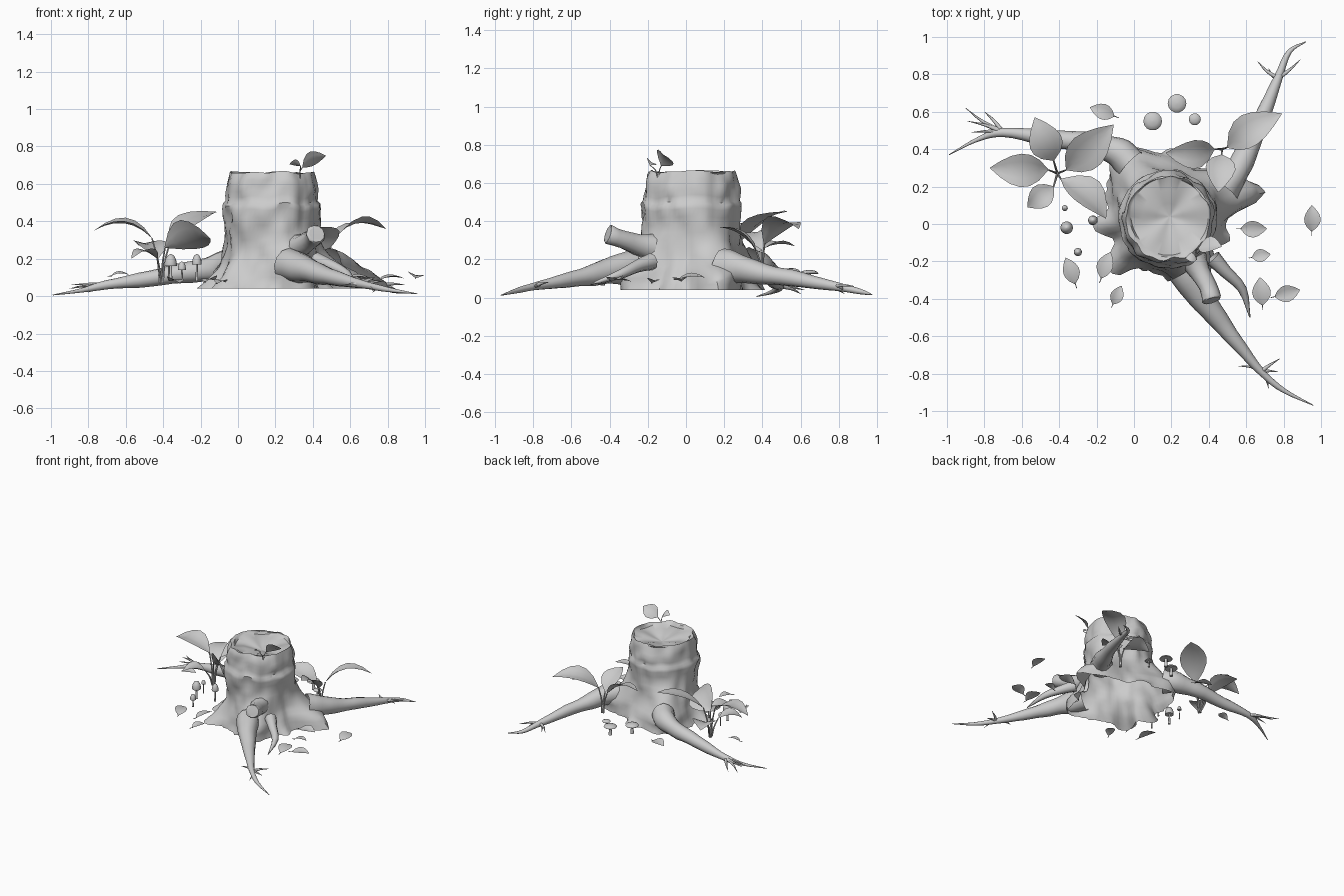
import bpy, bmesh, math, random
from mathutils import Vector, noise

if "Cube" in bpy.data.objects:
    bpy.data.objects.remove(bpy.data.objects["Cube"])

random.seed(4)
UP = Vector((0, 0, 1))


def make_object(name, bm, angle=40):
    bmesh.ops.recalc_face_normals(bm, faces=bm.faces)
    me = bpy.data.meshes.new(name)
    bm.to_mesh(me)
    bm.free()
    ob = bpy.data.objects.new(name, me)
    bpy.context.collection.objects.link(ob)
    bpy.context.view_layer.objects.active = ob
    ob.select_set(True)
    bpy.ops.object.shade_smooth_by_angle(angle=math.radians(angle))
    ob.select_set(False)
    return ob


def skin(bm, rings):
    for a, b in zip(rings, rings[1:]):
        n = len(a)
        for i in range(n):
            bm.faces.new((a[i], a[(i + 1) % n], b[(i + 1) % n], b[i]))


def lerp_profile(table, t):
    for (a, va), (b, vb) in zip(table, table[1:]):
        if t <= b:
            return va + (vb - va) * (t - a) / (b - a)
    return table[-1][1]


def smooth_path(pts, steps):
    # Catmull-Rom through (x, y, z, radius) points
    p = [Vector(q) for q in pts]
    p = [2 * p[0] - p[1]] + p + [2 * p[-1] - p[-2]]
    out = []
    for i in range(1, len(p) - 2):
        a, b, c, d = p[i - 1:i + 3]
        for k in range(steps):
            t = k / steps
            out.append(0.5 * (2 * b + (c - a) * t + (2 * a - 5 * b + 4 * c - d) * t * t
                              + (3 * b - a - 3 * c + d) * t ** 3))
    return out + [p[-2]]


def tube(bm, pts, sides=8, steps=3, bump=0.0, open_start=False):
    path = smooth_path(pts, steps)
    rings = []
    for i, q in enumerate(path):
        d = (path[min(i + 1, len(path) - 1)] - path[max(i - 1, 0)]).to_3d().normalized()
        u = d.cross(UP if abs(d.z) < 0.95 else Vector((1, 0, 0))).normalized()
        v = u.cross(d)
        ring = []
        for k in range(sides):
            a = math.tau * k / sides
            o = (u * math.cos(a) + v * math.sin(a)) * max(q.w, 0.001)
            ring.append(bm.verts.new(q.to_3d() + o * (1 + bump * noise.noise((q.to_3d() + o) * 9))))
        rings.append(ring)
    skin(bm, rings)
    if not open_start:
        bm.faces.new(rings[0])
    bm.faces.new(rings[-1])


# Stump: bumpy bark with ledge, root flares, ragged skirt and hollowed top
CX, CY, N = 0.18, 0.03, 72
profile = [(0.04, .29), (0.1, .27), (0.2, .25), (0.3, .245), (0.4, .25), (0.485, .26),
           (0.5, .248), (0.56, .25), (0.63, .24), (0.66, .225)]
# angle, reach, width: ragged skirt lobes at ground level
lobes = [(186, .10, 11), (222, .13, 12), (15, .16, 9), (82, .07, 16), (-20, .06, 12), (155, .05, 10)]
# angle, reach, width: swellings that run out into the main roots
swells = [(-66, .15, 22), (126, .19, 25), (28, .18, 22)]


def bark(a, z):
    r = lerp_profile(profile, z)

    def bell(deg, w):
        d = (math.degrees(a) - deg + 180) % 360 - 180
        return math.exp(-(d / w) ** 2)

    r += sum(amp * bell(deg, w) for deg, amp, w in lobes) * max(0, 1 - (z - .04) / .26) ** 2
    lift = max(0, min(1, 1 - (z - .13) / .28)) ** 1.6 * min(1, .6 + .4 * z / .13)
    r += sum(amp * bell(deg, w) for deg, amp, w in swells) * lift
    p = Vector((math.cos(a) * 1.6, math.sin(a) * 1.6, z * 5))
    return r + 0.02 * noise.noise(p * 1.2) + 0.016 * noise.noise(p * 2.4)


bm = bmesh.new()
rings = []
for z in (.04, .07, .1, .13, .16, .19, .22, .26, .3, .34, .38, .42, .46, .485, .5, .53, .56, .59, .62, .645, .66):
    ring = []
    for k in range(N):
        a = math.tau * k / N
        r = bark(a, z) + (random.uniform(-.01, .02) if z < .05 else 0)
        wave = noise.noise(Vector((math.cos(a), math.sin(a), 3)) * 2.2) * .025
        wave *= max(0, min(1, (z - .3) / .18))
        ring.append(bm.verts.new((CX + r * math.cos(a), CY + r * math.sin(a), z + wave * (.6 if z > .6 else 1))))
    rings.append(ring)
for s, z in ((.92, .655), (.88, .64), (.6, .635), (.3, .615), (.04, .6)):
    ring = []
    for k in range(N):
        a = math.tau * k / N
        r = .235 * s * (1 + .05 * noise.noise(Vector((math.cos(a), math.sin(a), 7))))
        ring.append(bm.verts.new((CX + .01 + r * math.cos(a), CY + .01 + r * math.sin(a),
                                  z + .012 * math.sin(5 * a) * s * (s < .9))))
    rings.append(ring)
skin(bm, rings)
bm.faces.new(rings[-1])
make_object("stump", bm, 50)

# Three main roots, each with a fan of fine twigs
roots = [
    ([(.27, -.25, .165, .09), (.34, -.36, .15, .078), (.43, -.48, .12, .056), (.55, -.635, .088, .038),
      (.68, -.79, .06, .022), (.8, -.89, .035, .013), (.96, -.97, .012, .002)],
     [(.78, -.72, .08), (.77, -.79, .05), (.56, -.76, .06), (.72, -.88, .03)]),
    ([(-.02, .32, .17, .09), (-.1, .39, .155, .075), (-.25, .435, .13, .056), (-.47, .46, .095, .042),
      (-.7, .49, .06, .025), (-.84, .45, .03, .012), (-.99, .37, .006, .002)],
     [(-.9, .62, .04), (-.87, .49, .05), (-.8, .6, .02), (-.89, .55, .06)]),
    ([(.48, .19, .17, .09), (.54, .27, .155, .078), (.6, .38, .13, .057), (.68, .56, .1, .043),
      (.77, .78, .06, .025), (.83, .92, .03, .013), (.92, .975, .015, .002)],
     [(.66, .87, .05), (.89, .88, .06), (.84, .82, .04), (.72, .83, .02)]),
]
for i, (pts, tips) in enumerate(roots):
    bm = bmesh.new()
    tube(bm, pts, 12, 4, 0.15, True)
    knot = Vector(pts[4][:3])
    for tip in tips:
        tip = Vector(tip)
        mid = knot.lerp(tip, .5) + Vector((random.uniform(-.012, .012), random.uniform(-.012, .012), .005))
        tube(bm, [(*knot, .013), (*mid, .008), (*tip, .001)], 6)
    make_object(f"root_{i + 1}", bm, 60)

# Small side root and broken branch stub with hollow end
bm = bmesh.new()
tube(bm, [(.42, -.18, .19, .045), (.49, -.255, .165, .034), (.58, -.35, .12, .024), (.62, -.5, .07, .003)],
     8, 3, 0, True)
make_object("side_root", bm, 60)
bm = bmesh.new()
tube(bm, [(.32, -.19, .26, .07), (.355, -.26, .28, .055), (.39, -.33, .305, .048), (.42, -.4, .33, .052),
          (.421, -.403, .331, .038), (.413, -.385, .325, .03)], 10, 2, .3, True)
make_object("branch_stub", bm, 45)


# Leaves: arched, folded blades with an optional stem
def blade(bm, start, tip, width, arch=.06, fold=.18, roll=0.0):
    start, tip = Vector(start), Vector(tip)
    d = tip - start
    side = d.cross(UP).normalized()
    nrm = side.cross(d).normalized()
    side, nrm = (side * math.cos(roll) + nrm * math.sin(roll),
                 nrm * math.cos(roll) - side * math.sin(roll))
    shape = [.05, .62, .93, 1, .84, .5, .02]
    rows = []
    for i, w in enumerate(shape):
        t = i / (len(shape) - 1)
        c = start + d * t + nrm * arch * 4 * t * (1 - t)
        rows.append([bm.verts.new(c + side * width * .5 * w * s + nrm * width * fold * w * abs(s))
                     for s in (-1, -.5, 0, .5, 1)])
    for a, b in zip(rows, rows[1:]):
        for k in range(4):
            bm.faces.new((a[k], a[k + 1], b[k + 1], b[k]))


def plant(name, root, leaves, stem=.007):
    bm = bmesh.new()
    for start, tip, width, arch, roll in leaves:
        r, s = Vector(root), Vector(start)
        foot = r + Vector((s.x - r.x, s.y - r.y, 0)) * .15
        mid = foot.lerp(s, .5) - (s - foot).cross(UP).cross(s - foot).normalized() * -.01
        tube(bm, [(*foot, stem), (*mid, stem * .8), (*s, stem * .6)], 6)
        blade(bm, s, tip, width, arch, .12, roll)
    make_object(name, bm, 40)


plant("left_plant", (-.41, .27, .07), [
    ((-.43, .34, .2), (-.53, .57, .27), .18, .04, 0),
    ((-.46, .29, .31), (-.77, .3, .35), .18, .06, .1),
    ((-.36, .29, .3), (-.11, .53, .45), .2, .03, -.1),
    ((-.39, .24, .26), (-.15, .03, .31), .22, .04, .75),
    ((-.43, .2, .2), (-.57, .09, .2), .13, .04, 0)])
plant("right_plant", (.47, .4, .08), [
    ((.5, .41, .28), (.79, .59, .36), .18, .07, .2),
    ((.43, .4, .25), (.17, .38, .33), .16, .05, .3),
    ((.47, .37, .24), (.45, .17, .37), .16, .03, 0)])
plant("top_sprout", (.33, -.14, .63), [
    ((.345, -.13, .69), (.47, -.12, .75), .115, .012, .75),
    ((.335, -.19, .695), (.275, -.185, .705), .06, .01, -.6)], .004)

# Fallen leaves: x, y, z, heading, length, width
fallen = [(.95, .03, .10, 90, .14, .09), (.64, -.025, .09, 0, .14, .09), (.68, -.17, .08, 10, .1, .07),
          (.68, -.36, .08, 95, .15, .1), (.82, -.37, .09, 15, .14, .09), (-.34, -.25, .075, 110, .15, .09),
          (-.15, -.22, .08, 70, .15, .09), (-.09, -.38, .07, 65, .11, .07), (-.17, .6, .08, 160, .14, .085),
          (-.63, .28, .11, 10, .1, .06)]
bm = bmesh.new()
for x, y, z, h, ln, w in fallen:
    d = Vector((math.cos(math.radians(h)), math.sin(math.radians(h)), .06)) * ln / 2
    c = Vector((x, y, z))
    blade(bm, c - d, c + d, w, .012, .12, random.uniform(-.2, .2))
    tube(bm, [(*(c - d * 1.35), .002), (*(c - d * .9), .003)], 5, 1)
make_object("fallen_leaves", bm)


# Mushrooms lathed from a profile
def mushroom(bm, x, y, z0, z1, r, tall):
    h = r * tall
    pr = [(r * .28, z0), (r * .2, (z0 + z1) / 2), (r * .2, z1 - h), (r * .95, z1 - h), (r, z1 - h * .85),
          (r * .85, z1 - h * .45), (r * .5, z1 - h * .12), (r * .05, z1)]
    rings = [[bm.verts.new((x + q * math.cos(math.tau * k / 14), y + q * math.sin(math.tau * k / 14), z))
              for k in range(14)] for q, z in pr]
    skin(bm, rings)
    bm.faces.new(rings[0])
    bm.faces.new(rings[-1])


bm = bmesh.new()
for m in ((-.36, -.02, .08, .225, .034, 1.9), (-.3, -.15, .08, .185, .022, 2.1), (-.37, .085, .08, .19, .016, 2),
          (-.22, .02, .08, .225, .026, 2.2)):
    mushroom(bm, *m)
make_object("bell_mushrooms", bm)
bm = bmesh.new()
for m in ((.1, .55, .07, .155, .05, .45), (.23, .645, .06, .145, .05, .4), (.325, .56, .06, .125, .032, .5)):
    mushroom(bm, *m)
make_object("flat_mushrooms", bm)
